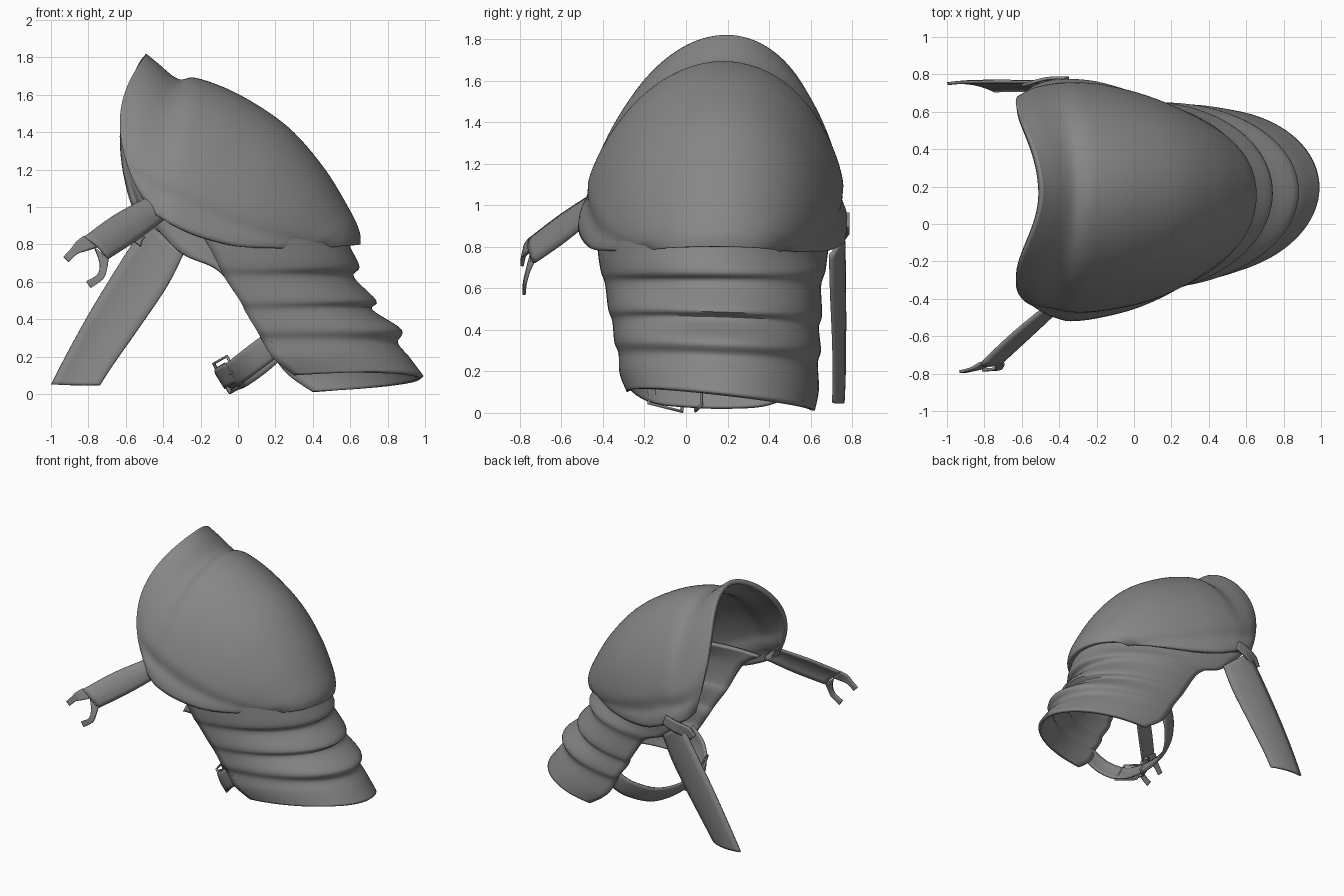
import bpy, bmesh, math
from mathutils import Vector

if "Cube" in bpy.data.objects:
    bpy.data.objects.remove(bpy.data.objects["Cube"])

grey = bpy.data.materials.new("steel_grey")
grey.diffuse_color = (0.24, 0.24, 0.24, 1)
grey.use_nodes = True
grey.node_tree.nodes["Principled BSDF"].inputs["Base Color"].default_value = grey.diffuse_color


def spline(rows, steps):
    """Smoothly interpolate a short list of equal-length number rows."""
    out = []
    n = len(rows)
    for i in range(n - 1):
        a, b, c, d = rows[max(i - 1, 0)], rows[i], rows[i + 1], rows[min(i + 2, n - 1)]
        for k in range(steps):
            t = k / steps
            out.append([0.5 * (2 * q + (r - p) * t + (2 * p - 5 * q + 4 * r - s) * t * t
                               + (3 * q - p - 3 * r + s) * t ** 3)
                        for p, q, r, s in zip(a, b, c, d)])
    out.append(list(rows[-1]))
    return out


def grid_object(name, grid, thickness, offset=-1.0):
    """Skin rows of points as a smooth sheet with thickness."""
    bm = bmesh.new()
    vs = [[bm.verts.new(p) for p in row] for row in grid]
    for r0, r1 in zip(vs, vs[1:]):
        for j in range(len(r0) - 1):
            bm.faces.new((r0[j], r1[j], r1[j + 1], r0[j + 1]))
    me = bpy.data.meshes.new(name)
    bm.to_mesh(me)
    bm.free()
    ob = bpy.data.objects.new(name, me)
    bpy.context.collection.objects.link(ob)
    me.materials.append(grey)
    mod = ob.modifiers.new("thickness", 'SOLIDIFY')
    mod.thickness = thickness
    mod.offset = offset
    bpy.ops.object.select_all(action='DESELECT')
    ob.select_set(True)
    bpy.context.view_layer.objects.active = ob
    bpy.ops.object.shade_smooth_by_angle(angle=math.radians(50))
    return ob


def arch(front, top, back, count, power=1.0, bulge=(0, 0), groove=0.0, groove_at=0.07):
    """Half-ellipse from the front edge over the crown to the back edge."""
    front, top, back = Vector(front), Vector(top), Vector(back)
    mid = (front + back) / 2
    pts = []
    for j in range(count + 1):
        t = j / count
        c, s = math.cos(math.pi * t), max(math.sin(math.pi * t), 0.0)
        p = (front - back) / 2 * c + (top - mid) * s ** power
        edge = min(t, 1 - t)
        p *= 1 - groove * math.exp(-((edge - groove_at) / 0.022) ** 2)
        p.x -= bulge[0 if c > 0 else 1] * c * c * s / 0.385
        pts.append(mid + p)
    return pts


def ribbon(name, rows, thickness=0.016, crown=0.0, steps=5):
    """Strap along rows of centre xyz and half-width xyz, optionally domed."""
    grid = []
    data = spline(rows, steps)
    for i, r in enumerate(data):
        p, w = Vector(r[:3]), Vector(r[3:])
        q0, q1 = data[max(i - 1, 0)], data[min(i + 1, len(data) - 1)]
        nrm = (Vector(q1[:3]) - Vector(q0[:3])).cross(w).normalized()
        grid.append([p + w * (k / 3) + nrm * crown * (1 - (k / 3) ** 2) for k in range(-3, 4)])
    return grid_object(name, grid, thickness, 0.0)


# Shoulder dome with flared collar: front edge xyz, crown x z, back edge xyz
dome = [
    (-.50, -.45, 1.03, -.49, 1.82, -.57, .69, 1.01),
    (-.46, -.485, .975, -.43, 1.77, -.52, .74, .95),
    (-.41, -.505, .94, -.32, 1.685, -.44, .77, .91),
    (-.34, -.52, .90, -.22, 1.69, -.35, .775, .88),
    (-.20, -.505, .84, 0, 1.605, -.20, .76, .82),
    (0, -.455, .79, .26, 1.435, 0, .70, .785),
    (.19, -.37, .78, .46, 1.21, .19, .62, .775),
    (.34, -.27, .78, .60, .98, .33, .54, .775),
    (.41, -.21, .785, .65, .87, .40, .48, .78),
    (.44, -.18, .78, .655, .80, .43, .45, .775),
]
rows = spline(dome, 6)
sections = []
for i, r in enumerate(rows):
    v = i / (len(rows) - 1)
    f = max(0, 1 - v / 0.33)
    sections.append(arch(r[:3], (r[3], 0.2 - 0.04 * v, r[4]), r[5:], 72, power=1.12,
                         bulge=(0.15 * f, 0.09 * f),
                         groove=0.034 * min(1, v / 0.2) * max(0, min(1, (0.85 - v) / 0.35)),
                         groove_at=0.08 - 0.04 * v))
grid_object("shoulder_dome", sections, 0.035)

# Upper-arm sleeve of overlapping bands, same row layout
sleeve = [
    (-.35, -.43, .97, .42, 1.04, -.50, .70, .96),
    (-.22, -.43, .88, .55, .89, -.44, .70, .89),
    (-.15, -.425, .78, .60, .78, -.30, .68, .75),
    (-.10, -.41, .68, .65, .68, -.14, .67, .68),
    (-.07, -.39, .62, .62, .625, -.06, .65, .61),
    (.01, -.375, .50, .74, .50, .03, .655, .47),
    (.04, -.355, .44, .72, .45, .06, .64, .41),
    (.10, -.345, .34, .875, .345, .14, .65, .30),
    (.13, -.325, .285, .855, .275, .17, .635, .24),
    (.19, -.32, .19, .915, .20, .26, .64, .11),
    (.30, -.285, .10, .99, .10, .40, .62, .01),
]
grid_object("arm_sleeve",
            [arch(r[:3], (r[3], 0.16, r[4]), r[5:], 44) for r in spline(sleeve, 5)], 0.025)

# Front chest strap with a forked end
ribbon("chest_strap", [
    (-.43, -.44, 1.0, .055, .01, -.05),
    (-.60, -.59, .89, .065, .01, -.062),
    (-.76, -.74, .78, .062, .01, -.058)], crown=0.02)
ribbon("fork_upper", [
    (-.79, -.745, .815, .035, 0, -.03),
    (-.84, -.77, .79, .025, 0, -.025),
    (-.875, -.78, .765, .016, 0, -.016),
    (-.92, -.79, .72, .014, 0, -.014)])
ribbon("fork_lower", [
    (-.73, -.74, .75, .035, 0, -.03),
    (-.72, -.76, .69, .02, 0, -.015),
    (-.735, -.775, .63, .015, 0, -.013),
    (-.80, -.78, .585, .012, 0, -.018)])

# Long back strap and the tab that anchors it
ribbon("back_strap", [
    (-.39, .725, .84, .10, -.03, -.08),
    (-.50, .73, .65, .12, -.03, -.07),
    (-.66, .735, .40, .125, -.025, -.05),
    (-.79, .735, .19, .128, -.022, -.02),
    (-.87, .73, .05, .128, -.02, -.002)], crown=-0.022)
ribbon("back_strap_tab", [
    (-.36, .78, .93, .012, 0, -.035),
    (-.45, .778, .90, .015, 0, -.04),
    (-.53, .755, .87, .025, 0, -.04),
    (-.56, .74, .82, .04, 0, -.03)])

# Arm strap looping behind the sleeve opening
ribbon("arm_strap", [
    (.19, -.31, .27, .036, 0, -.06),
    (.07, -.27, .18, .036, 0, -.06),
    (-.02, -.16, .11, .035, 0, -.058),
    (-.06, .02, .085, .034, 0, -.055),
    (-.05, .22, .08, .034, 0, -.055),
    (.01, .40, .10, .034, 0, -.058),
    (.12, .55, .18, .036, 0, -.06),
    (.22, .61, .27, .036, 0, -.06)], crown=0.006)
ribbon("strap_tail", [
    (-.035, -.15, .115, .03, 0, -.05),
    (-.085, -.06, .09, .03, 0, -.048),
    (-.09, .02, .07, .025, 0, -.04)])


def bar_loop(name, points, radius, cyclic=True):
    """Thin round wire through the points."""
    cu = bpy.data.curves.new(name, 'CURVE')
    cu.dimensions = '3D'
    cu.bevel_depth = radius
    cu.bevel_resolution = 1
    sp = cu.splines.new('POLY')
    sp.points.add(len(points) - 1)
    for q, p in zip(sp.points, points):
        q.co = (*p, 1)
    sp.use_cyclic_u = cyclic
    cu.materials.append(grey)
    bpy.context.collection.objects.link(bpy.data.objects.new(name, cu))


# Buckle frame, keeper loop and prong on the arm strap
centre = Vector((-.05, -.10, .105))
along = Vector((-.035, .08, -.02))
across = Vector((.045, 0, -.078))
out = along.cross(across).normalized()
bar_loop("buckle_frame", [centre + along * a + across * b
                          for a, b in ((-1, -1), (1, -1), (1, 1), (-1, 1))], 0.009)
bar_loop("buckle_prong", [centre - along + out * .012, centre + along * 1.1 + out * .012],
         0.007, False)
keeper = Vector((-.06, .06, .085))
bar_loop("strap_keeper", [keeper + across * b * 0.8 + out * c
                          for b, c in ((-1, -.03), (1, -.03), (1, .03), (-1, .03))], 0.008)
